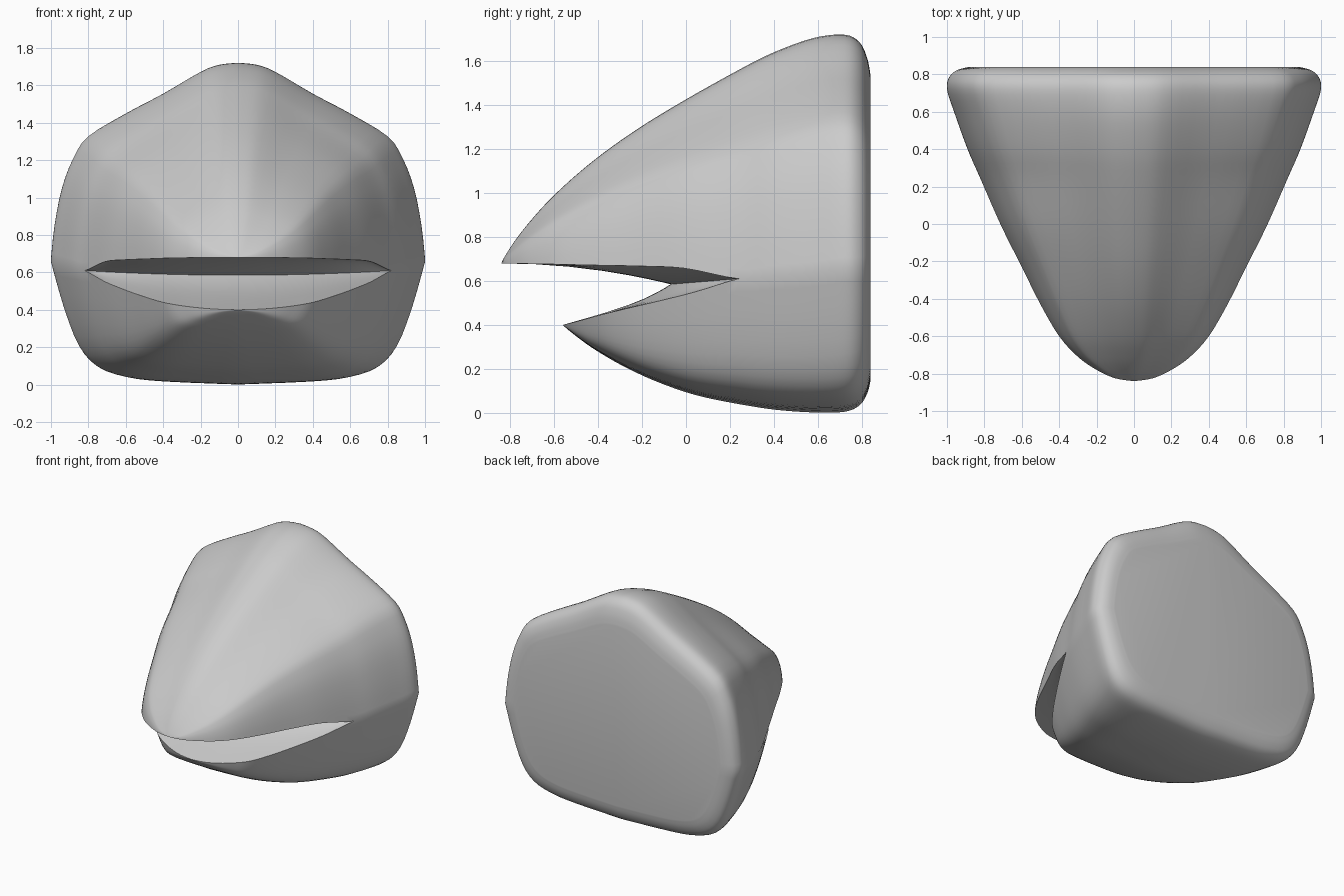
import bpy, bmesh, math

if "Cube" in bpy.data.objects:
    bpy.data.objects.remove(bpy.data.objects["Cube"])

SUB = 4       # smoothing steps between stations
CORNER = 8    # station index of the mouth corner

# stations nose to back: half width, upper y, upper lip z, ridge z, lower y, lower lip z, belly z
STATIONS = [
    (0.00, -0.84, 0.680, 0.68, -0.56, 0.400, 0.40),
    (0.10, -0.825, 0.680, 0.71, -0.55, 0.403, 0.39),
    (0.20, -0.78, 0.680, 0.78, -0.52, 0.410, 0.365),
    (0.30, -0.71, 0.678, 0.87, -0.475, 0.422, 0.33),
    (0.40, -0.60, 0.676, 0.99, -0.41, 0.440, 0.285),
    (0.50, -0.43, 0.672, 1.14, -0.29, 0.470, 0.215),
    (0.60, -0.23, 0.668, 1.285, -0.14, 0.505, 0.145),
    (0.71, -0.01, 0.658, 1.42, 0.04, 0.550, 0.082),
    (0.82, 0.24, 0.610, 1.56, 0.24, 0.610, 0.04),
    (0.89, 0.40, 0.625, 1.64, 0.40, 0.625, 0.015),
    (0.955, 0.58, 0.64, 1.705, 0.58, 0.64, 0.002),
    (1.00, 0.72, 0.66, 1.72, 0.72, 0.66, 0.005),
    (0.985, 0.79, 0.66, 1.685, 0.79, 0.66, 0.035),
    (0.94, 0.825, 0.67, 1.61, 0.825, 0.67, 0.09),
    (0.88, 0.84, 0.67, 1.53, 0.84, 0.67, 0.15),
]
# cross-sections: share of half width, share of height away from the lip
UPPER = [(0, 1), (.1, .99), (.2, .955), (.4, .845), (.6, .745), (.8, .63),
         (.88, .52), (.94, .37), (.98, .18), (1, 0)]
LOWER = [(0, 1), (.4, .975), (.6, .94), (.75, .86), (.85, .69), (.93, .38), (1, 0)]


def smooth(rows, sub):
    """Catmull-Rom interpolation through the given rows."""
    out = []
    for i in range(len(rows) - 1):
        p0, p1 = rows[max(i - 1, 0)], rows[i]
        p2, p3 = rows[i + 1], rows[min(i + 2, len(rows) - 1)]
        for s in range(sub):
            t = s / sub
            out.append([0.5 * (2 * b + (c - a) * t + (2 * a - 5 * b + 4 * c - d) * t * t
                               + (3 * b - a - 3 * c + d) * t ** 3)
                        for a, b, c, d in zip(p0, p1, p2, p3)])
    out.append(list(rows[-1]))
    return out


bm = bmesh.new()


def add_grid(rows):
    grid = [[bm.verts.new(p) for p in r] for r in rows]
    for a, b in zip(grid, grid[1:]):
        for i in range(len(a) - 1):
            bm.faces.new((a[i], a[i + 1], b[i + 1], b[i]))
    return grid


up_prof, low_prof = smooth(UPPER, 3), smooth(LOWER, 3)
upper, lower, mouth = [], [], []
for k, (w, yu, zu, top, yl, zl, bot) in enumerate(smooth(STATIONS, SUB)):
    if k >= CORNER * SUB:
        yl, zl = yu, zu
    upper.append([(w * u, yu, zu + (top - zu) * h) for u, h in up_prof])
    lower.append([(w * u, yl, zl + (bot - zl) * h) for u, h in low_prof])
    # mouth lining: palate back to the throat wall, then forward over the floor
    if k <= CORNER * SUB:
        f = (w / 0.82) ** 2
        yw, zw = -0.07 + 0.31 * f, 0.585 + 0.025 * f
        ts = (0, .2, .4, .6, .75, .87, .95, 1)
        row = [(w, yu + (yw - yu) * t, zu + (zw - zu) * t * t) for t in ts]
        row += [(w, yl + (yw - yl) * t, zl + (zw - zl) * (.75 * t + .25 * t ** 4))
                for t in reversed(ts[:-1])]
        mouth.append(row)

gu, gl = add_grid(upper), add_grid(lower)
add_grid(mouth)
# flat back
bm.faces.new(gu[-1] + gl[-1][-2::-1])

# weld and mirror to the other side
bmesh.ops.remove_doubles(bm, verts=bm.verts[:], dist=1e-4)
bmesh.ops.mirror(bm, geom=bm.verts[:] + bm.edges[:] + bm.faces[:], axis='X', merge_dist=1e-4)
bmesh.ops.remove_doubles(bm, verts=bm.verts[:], dist=1e-4)
bmesh.ops.dissolve_degenerate(bm, edges=bm.edges[:], dist=1e-5)
bmesh.ops.recalc_face_normals(bm, faces=bm.faces[:])

mesh = bpy.data.meshes.new("open_mouth_head")
bm.to_mesh(mesh)
bm.free()
head = bpy.data.objects.new("open_mouth_head", mesh)
bpy.context.collection.objects.link(head)
bpy.context.view_layer.objects.active = head
head.select_set(True)
bpy.ops.object.shade_smooth_by_angle(angle=math.radians(60))
